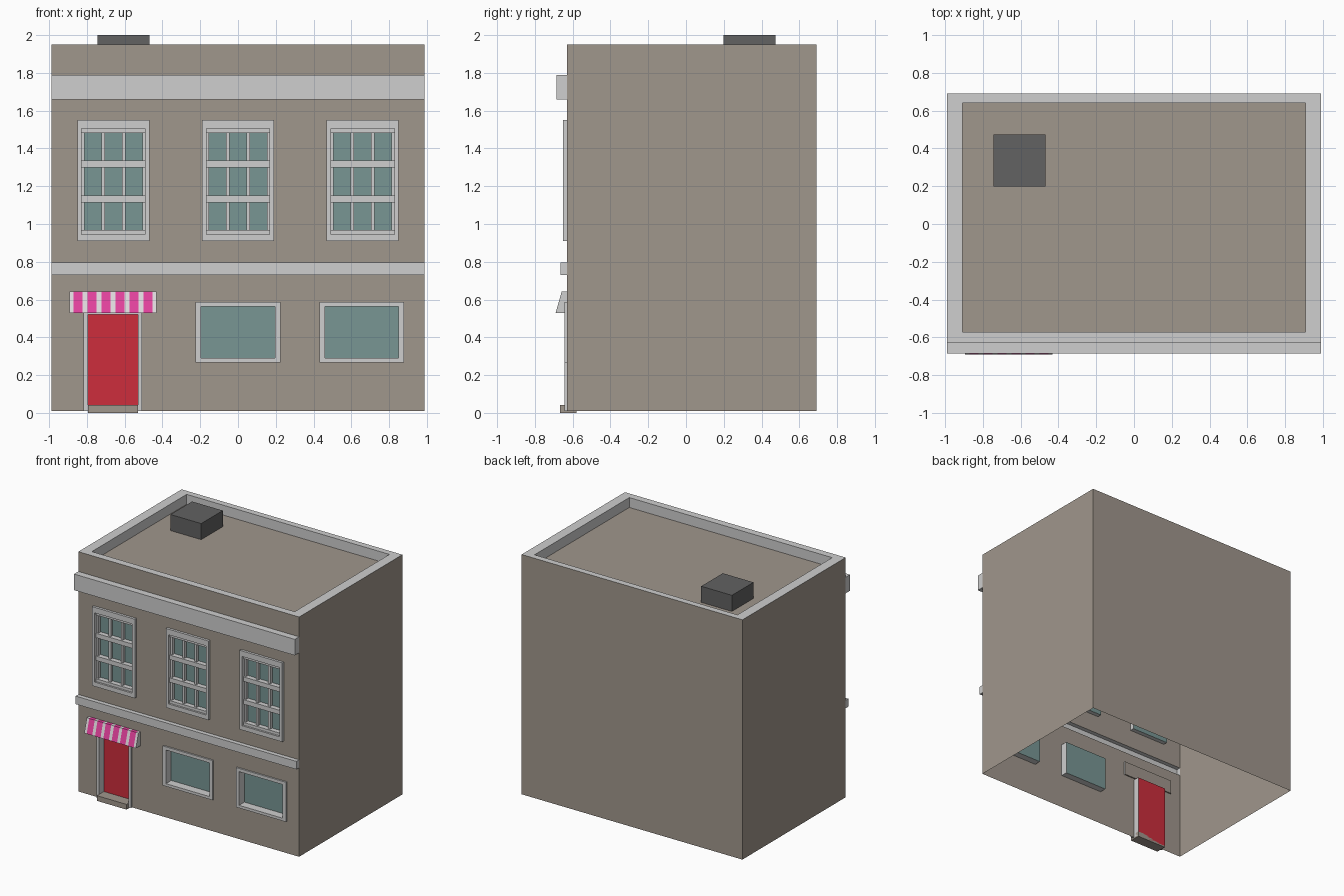
import bpy, bmesh
from mathutils import Vector

if "Cube" in bpy.data.objects:
    bpy.data.objects.remove(bpy.data.objects["Cube"])


def material(name, r, g, b):
    m = bpy.data.materials.new(name)
    m.diffuse_color = (r, g, b, 1)
    m.use_nodes = True
    m.node_tree.nodes["Principled BSDF"].inputs["Base Color"].default_value = m.diffuse_color
    return m


WALL = material("wall_brown", .352, .308, .264)
TRIM = material("trim_grey", .62, .62, .62)
GLASS = material("glass_teal", .188, .305, .296)
RED = material("door_red", .61, .027, .045)
PINK = material("awning_pink", .775, .054, .342)
PALE = material("awning_pale", .74, .70, .72)
DARK = material("vent_dark", .122, .122, .122)

X = Vector((1, 0, 0))
Y = Vector((0, 1, 0))
Z = Vector((0, 0, 1))


class Part:
    """Collects quads that each face a chosen direction, then makes one object."""

    def __init__(self, name, *mats):
        self.name, self.mats, self.bm = name, mats, bmesh.new()

    def quad(self, pts, facing, mat=0):
        f = self.bm.faces.new([self.bm.verts.new(p) for p in pts])
        f.normal_update()
        if f.normal.dot(facing) < 0:
            f.normal_flip()
        f.material_index = mat

    def rect_y(self, x0, x1, z0, z1, y, facing, mat=0):
        self.quad([(x0, y, z0), (x1, y, z0), (x1, y, z1), (x0, y, z1)], facing, mat)

    def rect_z(self, x0, x1, y0, y1, z, facing, mat=0):
        self.quad([(x0, y0, z), (x1, y0, z), (x1, y1, z), (x0, y1, z)], facing, mat)

    def rect_x(self, x, y0, y1, z0, z1, facing, mat=0):
        self.quad([(x, y0, z0), (x, y1, z0), (x, y1, z1), (x, y0, z1)], facing, mat)

    def tube_y(self, x0, x1, z0, z1, y0, y1, sign, mat=0):
        """Four walls around a rectangle, running along y; sign 1 faces outward."""
        self.rect_x(x0, y0, y1, z0, z1, -X * sign, mat)
        self.rect_x(x1, y0, y1, z0, z1, X * sign, mat)
        self.rect_z(x0, x1, y0, y1, z0, -Z * sign, mat)
        self.rect_z(x0, x1, y0, y1, z1, Z * sign, mat)

    def box(self, x0, x1, y0, y1, z0, z1, back=True, mat=0):
        self.tube_y(x0, x1, z0, z1, y0, y1, 1, mat)
        self.rect_y(x0, x1, z0, z1, y0, -Y, mat)
        if back:
            self.rect_y(x0, x1, z0, z1, y1, Y, mat)

    def finish(self):
        bmesh.ops.remove_doubles(self.bm, verts=self.bm.verts, dist=1e-5)
        me = bpy.data.meshes.new(self.name)
        self.bm.to_mesh(me)
        self.bm.free()
        for m in self.mats:
            me.materials.append(m)
        bpy.context.collection.objects.link(bpy.data.objects.new(self.name, me))


W, YF, YB, Z0, ZT, ZR = .988, -.63, .69, .01, 1.95, 1.87
BANDS = [("string_course", .73, .795, -.665), ("cornice", 1.66, 1.79, -.685)]
UPPER = [(c - .168, c + .168, .945, 1.505) for c in (-.66, 0, .66)]
LOWER = [(c - .195, c + .195, .29, .562) for c in (0, .655)]
DOOR = (-.795, -.53, .012, .52)
HOLES = UPPER + LOWER + [DOOR]

# Building shell, open underneath, with openings left in the front
p = Part("building_shell", WALL, TRIM)
xs = sorted({-W, W} | {x for h in HOLES for x in h[:2]})
zs = sorted({Z0, ZT} | {z for h in HOLES for z in h[2:]} | {z for b in BANDS for z in b[1:3]})
for x0, x1 in zip(xs, xs[1:]):
    for z0, z1 in zip(zs, zs[1:]):
        cx, cz = (x0 + x1) / 2, (z0 + z1) / 2
        in_hole = any(h[0] < cx < h[1] and h[2] < cz < h[3] for h in HOLES)
        in_band = any(b[1] < cz < b[2] for b in BANDS)
        if not (in_hole or in_band):
            p.rect_y(x0, x1, z0, z1, YF, -Y)
p.rect_x(-W, YF, YB, Z0, ZT, -X)
p.rect_x(W, YF, YB, Z0, ZT, X)
p.rect_y(-W, W, Z0, ZT, YB, Y)

# Parapet cap, its inner walls and the sunken roof
ix, iy0, iy1 = .908, -.572, .64
p.rect_z(-W, W, YF, iy0, ZT, Z, 1)
p.rect_z(-W, W, iy1, YB, ZT, Z, 1)
p.rect_z(-W, -ix, iy0, iy1, ZT, Z, 1)
p.rect_z(ix, W, iy0, iy1, ZT, Z, 1)
p.rect_x(-ix, iy0, iy1, ZR, ZT, X, 1)
p.rect_x(ix, iy0, iy1, ZR, ZT, -X, 1)
p.rect_y(-ix, ix, ZR, ZT, iy0, Y, 1)
p.rect_y(-ix, ix, ZR, ZT, iy1, -Y, 1)
p.rect_z(-ix, ix, iy0, iy1, ZR, Z)
p.finish()

# Horizontal bands
for name, z0, z1, y in BANDS:
    p = Part(name, TRIM)
    p.box(-W, W, y, YF, z0, z1, back=False)
    p.finish()

# Roof vent
p = Part("roof_vent", DARK)
p.box(-.743, -.468, .198, .474, ZR, 2.0)
p.finish()


def framed_opening(name, hole, bx, bz0, bz1, front, depth, fill):
    """Raised frame, reveal and recessed panel for one opening."""
    x0, x1, z0, z1 = hole
    ox0, ox1, oz0, oz1 = x0 - bx, x1 + bx, z0 - bz0, z1 + bz1
    q = Part(name, TRIM, fill)
    q.tube_y(ox0, ox1, oz0, oz1, front, YF, 1)
    q.tube_y(x0, x1, z0, z1, front, depth, -1)
    q.rect_y(ox0, x0, oz0, oz1, front, -Y)
    q.rect_y(x1, ox1, oz0, oz1, front, -Y)
    q.rect_y(x0, x1, oz0, z0, front, -Y)
    q.rect_y(x0, x1, z1, oz1, front, -Y)
    q.rect_y(x0, x1, z0, z1, depth, -Y, 1)
    q.finish()


# Upper sash windows with three by three panes
for i, h in enumerate(UPPER):
    framed_opening(f"upper_window_{i}", h, .023, .035, .045, -.65, -.595, GLASS)
    x0, x1, z0, z1 = h
    p = Part(f"upper_window_bars_{i}", TRIM)
    for k in range(4):
        c = x0 + .005 + k * (x1 - x0 - .01) / 3
        p.box(max(x0, c - .0095), min(x1, c + .0095), -.62, -.595, z0, z1, back=False)
        c = z0 + .004 + k * (z1 - z0 - .008) / 3
        p.box(x0, x1, -.635, -.595, max(z0, c - .018), min(z1, c + .018), back=False)
    p.finish()

# Shop windows and door
for i, h in enumerate(LOWER):
    framed_opening(f"shop_window_{i}", h, .029, .022, .026, -.643, -.575, GLASS)
framed_opening("door", DOOR, .023, .002, .02, -.643, -.58, RED)

# Doorstep
p = Part("doorstep", WALL)
p.box(DOOR[0], DOOR[1], -.668, -.58, 0, .042)
p.finish()

# Striped awning: sloped front cut into strips, plain back and underside
p = Part("awning", PALE, PINK, WALL, TRIM)
cuts = [-.893]
for k in range(6):
    cuts += [-.871 + k * .0741, -.822 + k * .0741]
cuts.append(-.431)
yt, yb, zt, zb = -.658, -.69, .642, .53
for k, (x0, x1) in enumerate(zip(cuts, cuts[1:])):
    p.quad([(x0, yb, zb), (x1, yb, zb), (x1, yt, zt), (x0, yt, zt)], -Y, k % 2)
    p.rect_z(x0, x1, yt, -.62, zt, Z, k % 2)
for x, d in ((cuts[0], -X), (cuts[-1], X)):
    p.quad([(x, yb, zb), (x, -.62, zb), (x, -.62, zt), (x, yt, zt)], d, 3)
p.rect_z(cuts[0], cuts[-1], yb, -.62, zb, -Z, 2)
p.rect_y(cuts[0], cuts[-1], zb, zt, -.62, Y, 2)
p.finish()
